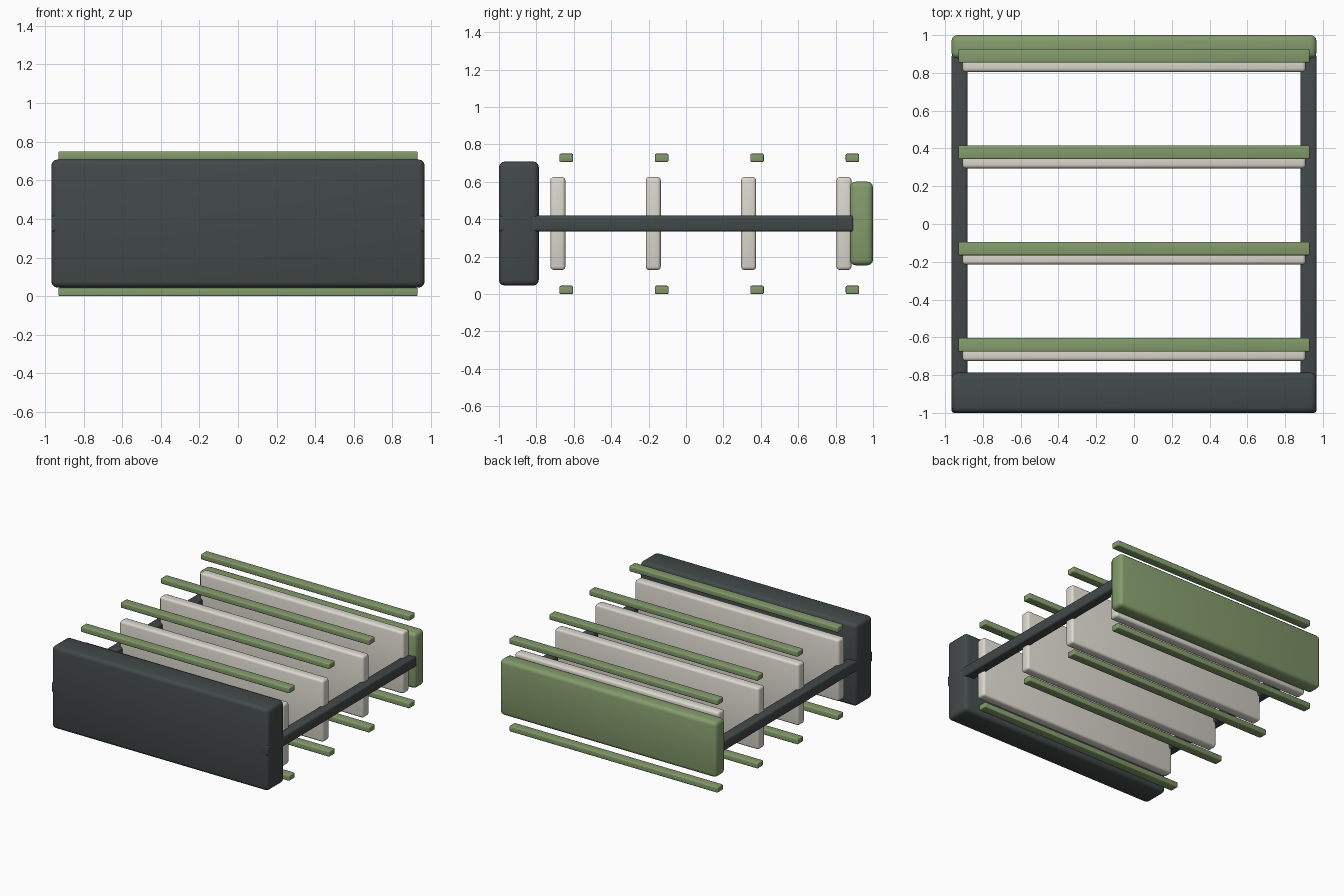
import bpy

if "Cube" in bpy.data.objects:
    bpy.data.objects.remove(bpy.data.objects["Cube"])

def material(name, rgb):
    m = bpy.data.materials.new(name)
    m.diffuse_color = (*rgb, 1)
    m.use_nodes = True
    m.node_tree.nodes["Principled BSDF"].inputs["Base Color"].default_value = m.diffuse_color
    return m

DARK = material("charcoal", (0.055, 0.065, 0.065))
GREEN = material("sage green", (0.23, 0.33, 0.15))
CREAM = material("cream", (0.72, 0.69, 0.62))

def box(name, x, y, z, mat, bevel):
    """Rounded box from (min, max) ranges on each axis."""
    ranges = (x, y, z)
    bpy.ops.mesh.primitive_cube_add(size=1, location=[(a + b) / 2 for a, b in ranges])
    o = bpy.context.object
    o.name = name
    o.scale = [b - a for a, b in ranges]
    bpy.ops.object.transform_apply(location=False, rotation=False, scale=True)
    o.data.materials.append(mat)
    mod = o.modifiers.new("rounded_edges", 'BEVEL')
    mod.width = bevel
    mod.segments = 3
    bpy.ops.object.modifier_apply(modifier=mod.name)
    bpy.ops.object.shade_smooth_by_angle()
    return o

# End panels
box("front_panel", (-0.966, 0.966), (-1.0, -0.787), (0.045, 0.708), DARK, 0.03)
box("back_panel", (-0.966, 0.966), (0.877, 1.0), (0.153, 0.6), GREEN, 0.03)

# Side rails
for side, x in (("left", (-0.966, -0.881)), ("right", (0.881, 0.966))):
    box(side + "_rail", x, (-1.0, 0.898), (0.333, 0.419), DARK, 0.014)

# Upright divider plates, each with a strip above and below
for i in range(4):
    y = -0.685 + i * 0.51
    box(f"divider_{i + 1}", (-0.909, 0.909), (y - 0.04, y + 0.04), (0.128, 0.625), CREAM, 0.018)
    for level, z in (("lower", (0.0, 0.044)), ("upper", (0.706, 0.75))):
        box(f"{level}_strip_{i + 1}", (-0.93, 0.93), (y + 0.009, y + 0.081), z, GREEN, 0.007)
